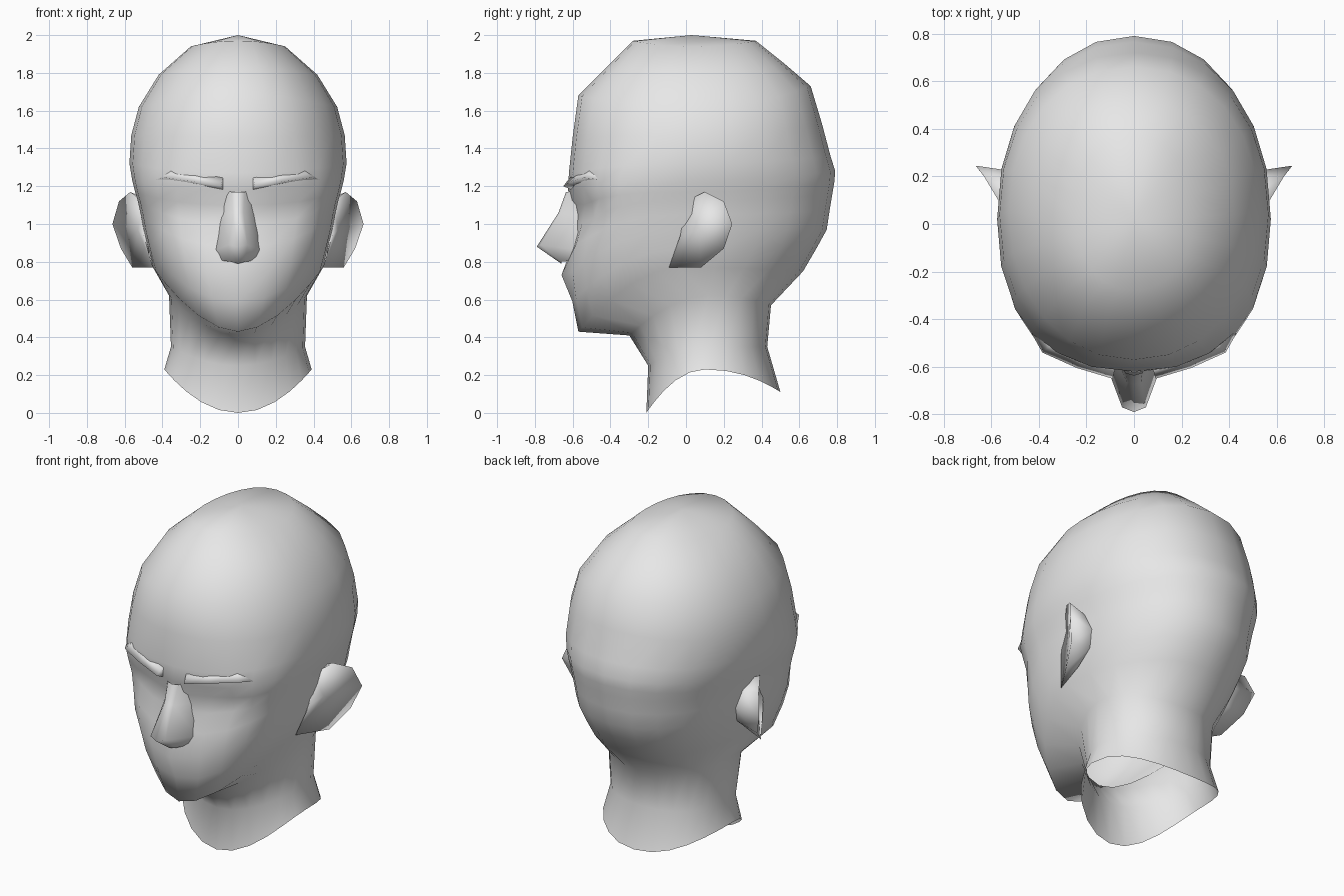
import bpy
import bmesh
from math import cos, sin, pi, exp
from mathutils import Vector

cube = bpy.data.objects.get("Cube")
if cube:
    bpy.data.objects.remove(cube, do_unlink=True)

# Single plain clay colour
clay = bpy.data.materials.new("light_grey_clay")
clay.use_nodes = True
clay.diffuse_color = (0.8, 0.8, 0.8, 1)
clay.node_tree.nodes["Principled BSDF"].inputs["Base Color"].default_value = (0.8, 0.8, 0.8, 1)


def finish(name, bm):
    """Turn a bmesh into a smooth shaded object."""
    bmesh.ops.recalc_face_normals(bm, faces=bm.faces[:])
    mesh = bpy.data.meshes.new(name)
    bm.to_mesh(mesh)
    bm.free()
    mesh.materials.append(clay)
    for face in mesh.polygons:
        face.use_smooth = True
    obj = bpy.data.objects.new(name, mesh)
    bpy.context.collection.objects.link(obj)
    return obj


def add_loop(bm, points):
    return [bm.verts.new(point) for point in points]


def bridge(bm, lower, upper, closed=True):
    count = len(lower)
    for i in range(count if closed else count - 1):
        j = (i + 1) % count
        bm.faces.new((lower[i], lower[j], upper[j], upper[i]))


def fan(bm, loop, point):
    tip = bm.verts.new(point)
    for i, vert in enumerate(loop):
        bm.faces.new((vert, loop[(i + 1) % len(loop)], tip))


def flip(point, side):
    return Vector((point[0] * side, point[1], point[2]))


# Head and neck: tilted rings, each given as front, side and back heights,
# front, side and back depths, half width and front squareness
RINGS = [
    (0, .23, .11, -.21, .1, .5, .39, 2),
    (.25, .35, .35, -.2, .12, .43, .355, 2),
    (.41, .62, .57, -.3, .12, .45, .365, 1.9),
    (.43, .77, .75, -.57, -.04, .62, .45, 1.8),
    (.59, .87, .87, -.6, 0, .69, .475, 2.2),
    (.73, .97, .97, -.61, 0, .745, .5, 2.4),
    (.88, 1.05, 1.07, -.6, 0, .76, .515, 2.5),
    (1.0, 1.12, 1.16, -.6, 0, .775, .53, 2.6),
    (1.1, 1.17, 1.22, -.61, 0, .785, .545, 2.6),
    (1.18, 1.23, 1.28, -.625, 0, .79, .56, 2.5),
    (1.27, 1.32, 1.36, -.62, .02, .765, .575, 2.3),
    (1.46, 1.47, 1.53, -.6, .04, .72, .565, 2.2),
    (1.68, 1.62, 1.73, -.57, .05, .66, .525, 2.1),
    (1.83, 1.79, 1.85, -.42, .04, .52, .42, 2.1),
    (1.97, 1.94, 1.97, -.28, .03, .37, .25, 2.1),
]
STEPS = 24


def sculpt(x, y, z):
    """Sink the eye sockets and push out the lips."""
    if y < -.2:
        y += .075 * exp(-((abs(x) - .25) / .13) ** 2 - ((z - 1.08) / .1) ** 2)
        y -= .05 * exp(-(x / .12) ** 2 - ((z - .74) / .08) ** 2)
    return x, y, z


def head_ring(z_front, z_side, z_back, front, middle, back, width, square):
    points = []
    for step in range(STEPS):
        angle = 2 * pi * step / STEPS
        c, s = cos(angle), sin(angle)
        facing = c > 0
        power = 2 / (square if facing else 2.15)
        x = width * abs(s) ** power * (1 if s > 0 else -1)
        y = middle + ((front if facing else back) - middle) * abs(c) ** power
        z = z_side + ((z_front if facing else z_back) - z_side) * c * c
        points.append(sculpt(x, y, z))
    return points


bm = bmesh.new()
loops = [add_loop(bm, head_ring(*ring)) for ring in RINGS]
for lower, upper in zip(loops, loops[1:]):
    bridge(bm, lower, upper)
fan(bm, loops[-1], (0, .03, 2))
finish("head_and_neck", bm)

# Nose: bridge, tip and flared wings, open where it meets the face
bm = bmesh.new()
NOSE = [
    ((.07, -.57, 1.18), (.035, -.625, 1.17)),
    ((.09, -.56, 1.05), (.03, -.665, 1.06)),
    ((.125, -.57, .86), (.05, -.77, .89)),
    ((.11, -.57, .81), (.04, -.66, .8)),
]
CENTRES = [(0, -.635, 1.17), (0, -.675, 1.06), (0, -.79, .88), (0, -.66, .79)]
rows = []
for (wing, ridge), centre in zip(NOSE, CENTRES):
    rows.append(add_loop(bm, [flip(wing, -1), flip(ridge, -1), centre, ridge, wing]))
for lower, upper in zip(rows, rows[1:]):
    bridge(bm, lower, upper, closed=False)
finish("nose", bm)

# Brows: wedge shaped ridges that sweep back to the temples
BROW = [(.09, -.65, 1.2), (.24, -.605, 1.225), (.385, -.54, 1.245), (.43, -.46, 1.235)]
EAR_RIM = [
    (.45, -.09, .77), (.56, .08, .77), (.62, .2, .87), (.665, .245, 1),
    (.63, .2, 1.12), (.57, .1, 1.17), (.5, 0, 1.12), (.5, -.03, .94),
]
for label, side in (("left", 1), ("right", -1)):
    bm = bmesh.new()
    sections = []
    for point in BROW:
        edge = Vector(point)
        inward = Vector((-edge.x * .2, .07, 0))
        corners = [edge, edge + inward * .5 + Vector((0, 0, .045)),
                   edge + inward * 1.3, edge + inward - Vector((0, 0, .03))]
        sections.append(add_loop(bm, [flip(corner, side) for corner in corners]))
    for lower, upper in zip(sections, sections[1:]):
        bridge(bm, lower, upper)
    bm.faces.new(sections[0])
    fan(bm, sections[-1], flip((.46, -.37, 1.21), side))
    finish(label + "_brow", bm)

    # Ears: flared rim, hollow front and a back that joins the skull
    bm = bmesh.new()
    rim = add_loop(bm, [flip(point, side) for point in EAR_RIM])
    root = [(.47, .1 + (y - .1) * .8, .98 + (z - .98) * .75) for x, y, z in EAR_RIM]
    bridge(bm, rim, add_loop(bm, [flip(point, side) for point in root]))
    fan(bm, rim, flip((.53, .07, .97), side))
    finish(label + "_ear", bm)
